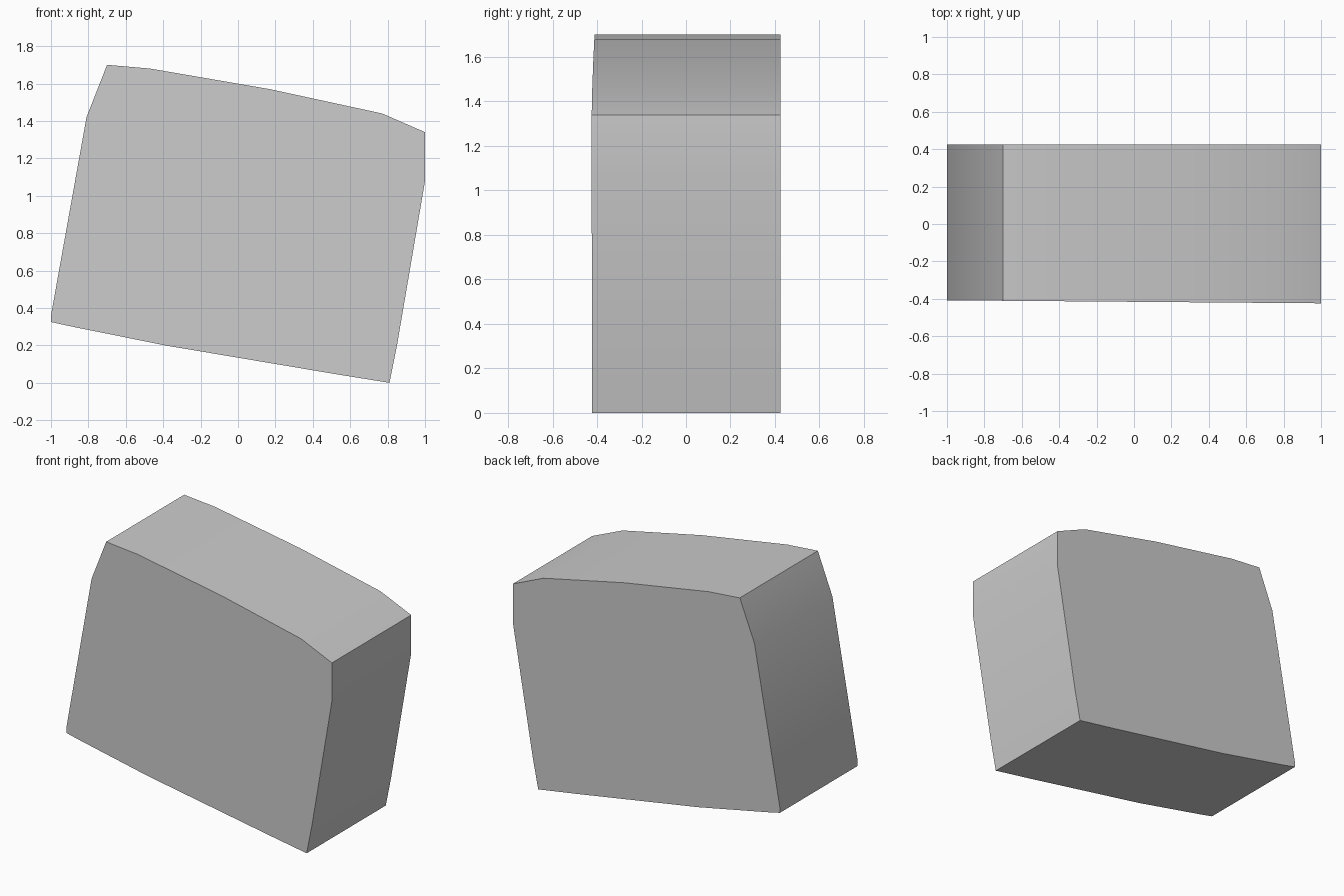
import bpy, bmesh

if "Cube" in bpy.data.objects:
    bpy.data.objects.remove(bpy.data.objects["Cube"])

# Side outline of the slanted block (x, z)
profile = [(-1, 0.325), (-0.91, 0.305), (-0.39, 0.20), (0.53, 0.045), (0.81, 0.0),
           (0.85, 0.2), (1, 1.08), (1, 1.34), (0.77, 1.44), (0.17, 1.57), (-0.47, 1.68),
           (-0.70, 1.70), (-0.81, 1.42), (-1, 0.36)]
HALF_DEPTH = 0.424


def front_y(x):
    # The front face tapers very slightly towards the left
    return -HALF_DEPTH + 0.008 * (1 - x)


# Block body: outline bridged from front to back
bm = bmesh.new()
front = [bm.verts.new((x, front_y(x), z)) for x, z in profile]
back = [bm.verts.new((x, HALF_DEPTH, z)) for x, z in profile]
bm.faces.new(front)
bm.faces.new(back[::-1])
n = len(profile)
for i in range(n):
    j = (i + 1) % n
    bm.faces.new((front[j], front[i], back[i], back[j]))
bmesh.ops.recalc_face_normals(bm, faces=bm.faces)
mesh = bpy.data.meshes.new("block")
bm.to_mesh(mesh)
bm.free()
block = bpy.data.objects.new("block", mesh)
bpy.context.collection.objects.link(block)

# Soft shading over the shallow bends, sharp main edges
bpy.context.view_layer.objects.active = block
block.select_set(True)
bpy.ops.object.shade_smooth_by_angle(angle=0.52)
